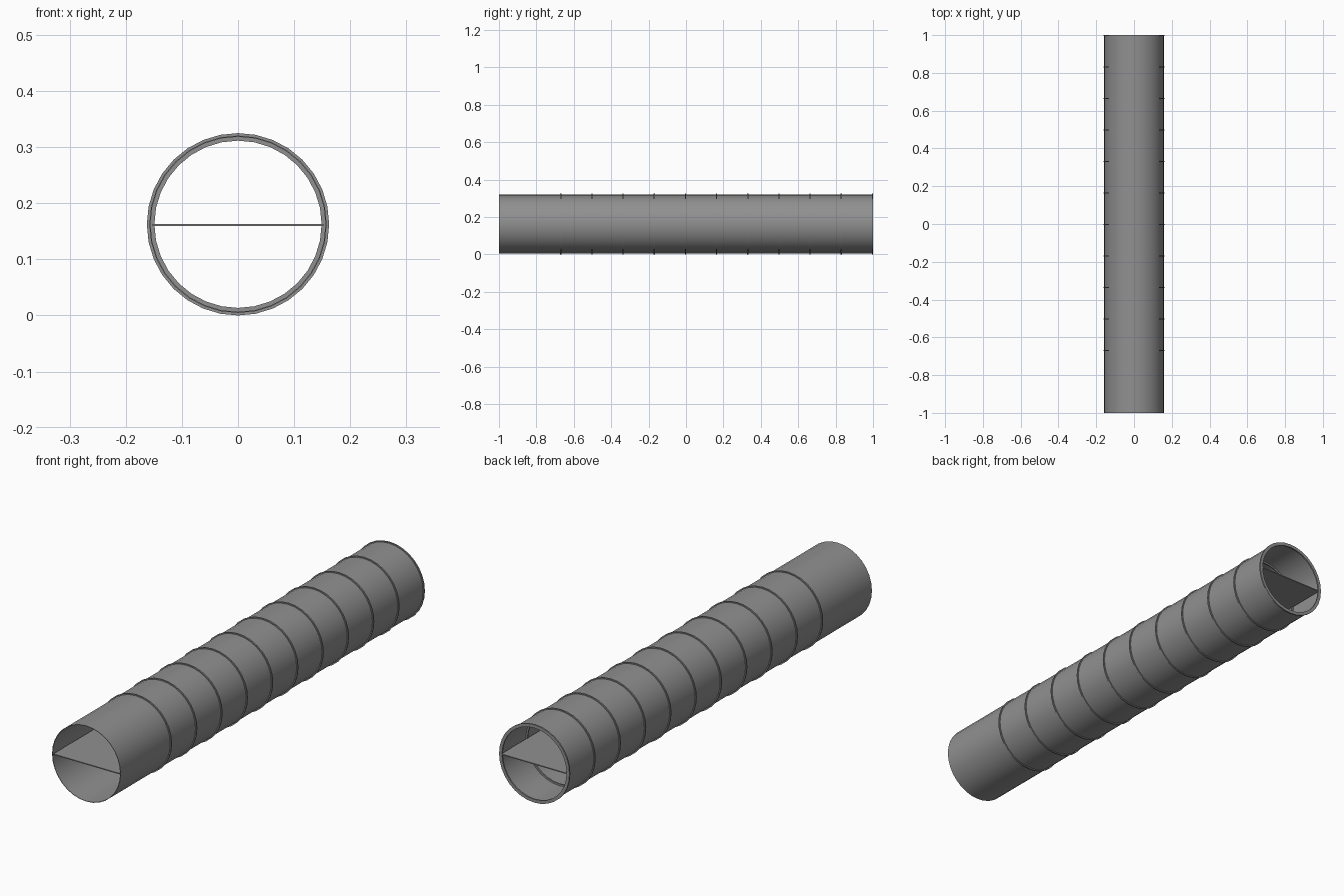
import bpy, bmesh, math
from mathutils import Matrix

cube = bpy.data.objects.get("Cube")
if cube:
    bpy.data.objects.remove(cube, do_unlink=True)

SIDES = 32
CENTRE = 0.1625

steel = bpy.data.materials.new("grey_steel")
steel.use_nodes = True
colour = (0.28, 0.28, 0.28, 1)
steel.diffuse_color = colour
steel.node_tree.nodes["Principled BSDF"].inputs["Base Color"].default_value = colour


def add_object(name, bm):
    mesh = bpy.data.meshes.new(name)
    bmesh.ops.recalc_face_normals(bm, faces=bm.faces)
    bm.to_mesh(mesh)
    bm.free()
    mesh.materials.append(steel)
    obj = bpy.data.objects.new(name, mesh)
    bpy.context.collection.objects.link(obj)
    return obj


def hollow_cylinder(name, inner, outer, y0, y1):
    """Revolve a rectangular wall section around the y axis."""
    bm = bmesh.new()
    section = [(inner, y0), (outer, y0), (outer, y1), (inner, y1)]
    loops = []
    for i in range(SIDES):
        a = 2 * math.pi * i / SIDES
        loops.append([bm.verts.new((r * math.cos(a), y, CENTRE + r * math.sin(a)))
                      for r, y in section])
    for i, loop in enumerate(loops):
        after = loops[(i + 1) % SIDES]
        for j in range(4):
            k = (j + 1) % 4
            bm.faces.new((loop[j], loop[k], after[k], after[j]))
    obj = add_object(name, bm)
    bpy.ops.object.select_all(action="DESELECT")
    bpy.context.view_layer.objects.active = obj
    obj.select_set(True)
    bpy.ops.object.shade_smooth_by_angle(angle=math.radians(35))


# Long thin-walled pipe
hollow_cylinder("pipe_wall", 0.156, 0.158, -1, 1)

# Evenly spaced hoops, the last one flush with the back end
for n in range(11):
    y = 1 - n / 6
    hollow_cylinder(f"hoop_{n + 1}", 0.149, 0.1625, y - 0.006, y)

# Flat divider running the full length
bm = bmesh.new()
bmesh.ops.create_cube(bm, size=1, matrix=Matrix.Translation((0, 0, 0.161))
                      @ Matrix.Diagonal((0.304, 2, 0.004, 1)))
add_object("divider_plate", bm)
